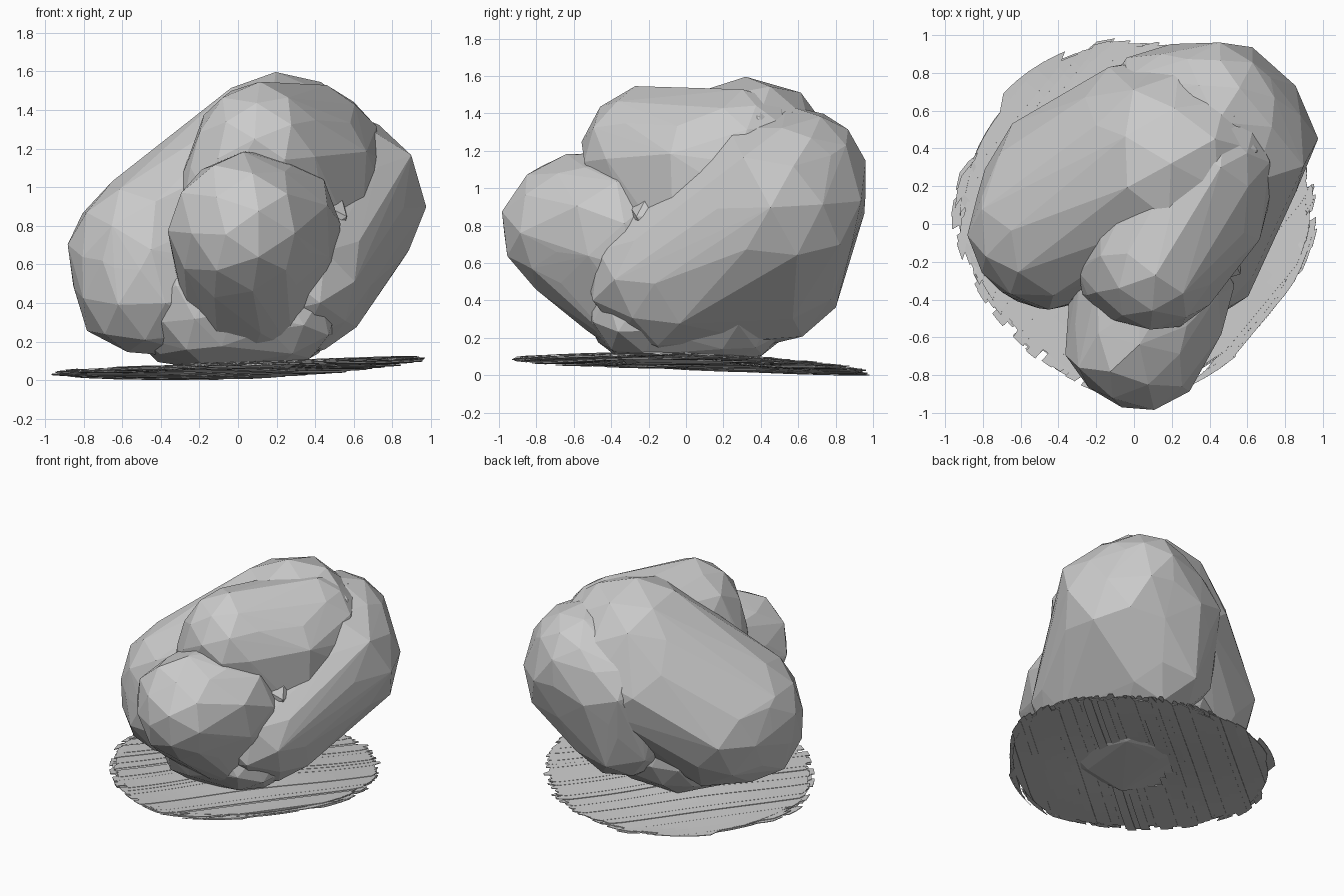
import bpy, bmesh, math, random
from mathutils import Vector, Euler

if "Cube" in bpy.data.objects:
    bpy.data.objects.remove(bpy.data.objects["Cube"])

random.seed(7)


def make_object(name, bm):
    mesh = bpy.data.meshes.new(name)
    bm.to_mesh(mesh)
    bm.free()
    obj = bpy.data.objects.new(name, mesh)
    bpy.context.collection.objects.link(obj)
    return obj


def hull_lobe(name, balls, subdivisions=2, rough=0.05):
    """Faceted lump: convex hull around a few coarse, randomly turned balls."""
    bm = bmesh.new()
    for x, y, z, r in balls:
        ball = bmesh.new()
        bmesh.ops.create_icosphere(ball, subdivisions=subdivisions, radius=r)
        turn = Euler([random.uniform(0, 6.28) for _ in range(3)]).to_matrix()
        for v in ball.verts:
            k = random.uniform(1.02 - rough, 1.02 + rough)
            bm.verts.new(Vector((x, y, z)) + turn @ v.co * k)
        ball.free()
    res = bmesh.ops.convex_hull(bm, input=bm.verts[:])
    junk = {e for e in res["geom_interior"] + res["geom_unused"]
            if isinstance(e, bmesh.types.BMVert)}
    bmesh.ops.delete(bm, geom=list(junk), context='VERTS')
    bmesh.ops.remove_doubles(bm, verts=bm.verts[:], dist=0.02)
    bmesh.ops.triangulate(bm, faces=bm.faces[:])
    bmesh.ops.recalc_face_normals(bm, faces=bm.faces[:])
    return make_object(name, bm)


# Large boulder lobes
boulder = hull_lobe("boulder", [          # left lobe
    (-0.47, -0.04, 0.66, 0.41), (0.22, 0.34, 1.10, 0.49),
    (-0.12, 0.02, 0.48, 0.39), (-0.38, 0.14, 0.60, 0.45),
    (-0.46, -0.06, 0.50, 0.38), (0.08, 0.41, 0.95, 0.46)])
lobes = [
    hull_lobe("top_lobe", [
        (0.11, -0.22, 1.19, 0.34), (0.40, 0.30, 1.20, 0.33),
        (0.38, 0.06, 1.12, 0.32), (-0.06, -0.26, 1.0, 0.24),
        (0.2, 0.1, 0.7, 0.45)]),
    hull_lobe("right_lobe", [
        (0.28, -0.10, 0.54, 0.42), (0.47, 0.45, 0.92, 0.48),
        (0.43, 0.61, 1.08, 0.35), (0.20, 0.42, 0.60, 0.43),
        (0.20, 0.54, 0.90, 0.40)]),
    hull_lobe("front_lobe", [
        (0.03, -0.61, 0.78, 0.38), (0.10, -0.36, 0.74, 0.43),
        (0.06, -0.19, 0.45, 0.38)]),
    hull_lobe("foot", [
        (-0.28, 0.02, 0.39, 0.33), (0.20, -0.20, 0.39, 0.33),
        (0.20, 0.22, 0.39, 0.33), (-0.10, -0.22, 0.39, 0.33),
        (-0.10, 0.24, 0.39, 0.33)]),
]
# Small broken chips along the seams
for spot in [(0.28, -0.38, 1.10), (0.48, -0.20, 0.84), (-0.27, -0.36, 0.75),
             (0.50, 0.56, 1.32)]:
    lobes.append(hull_lobe("seam_chip", [(*spot, 0.10)], 1, 0.3))

# Fuse the lobes into one faceted boulder
bpy.context.view_layer.objects.active = boulder
for lobe in lobes:
    mod = boulder.modifiers.new("fuse", 'BOOLEAN')
    mod.operation, mod.solver, mod.object = 'UNION', 'EXACT', lobe
    bpy.ops.object.modifier_apply(modifier=mod.name)
    bpy.data.objects.remove(lobe)


# Ragged, tilted ground mat made of overlapping flat blades
def mat_height(x, y):
    mound = 0.045 * math.exp(-(x * x + y * y) / 0.22)
    return max(0.0, 0.04 + 0.04 * x - 0.038 * y + 0.03 * x * x + mound)


def rim_radius(x, y):
    a = math.atan2(y, x)
    front_dip = 0.07 * abs(math.sin(2 * a)) if y < 0 else 0.0
    return 0.975 + 0.025 * math.sin(a) - front_dip


def add_blade(bm, v, width, angle, lift):
    c, s = math.cos(angle), math.sin(angle)
    half = math.sqrt(max(0.0, 1.0 - v * v))
    steps = max(4, int(half * 24))
    trim = [random.uniform(0.92, 1.0) for _ in range(2)]
    prev = None
    for i in range(steps + 1):
        t = 2 * i / steps - 1
        u = half * t
        w = width * (0.3 if i in (0, steps) else 1.0)
        pair = []
        for side in (-0.5, 0.5):
            q = v + side * w
            x, y = u * c - q * s, u * s + q * c
            d = max(math.hypot(x, y), 1e-6)
            k = min(1.0, rim_radius(x, y) * trim[t > 0] / d)
            x, y = x * k, y * k
            pair.append(Vector((x, y, mat_height(x, y) + lift)))
        in_hole = math.hypot(u / 1.1, v) < 0.24
        row = None if in_hole else [bm.verts.new(p) for p in pair]
        if row and prev:
            bm.faces.new((prev[0], row[0], row[1], prev[1]))
        prev = row


bm = bmesh.new()
for angle, base in ((0.70, 0.0), (0.88, 0.010)):
    v = -0.97
    while v < 0.98:
        add_blade(bm, v, random.uniform(0.06, 0.09), angle,
                  base + random.uniform(0.0, 0.008))
        v += 0.05
bmesh.ops.delete(bm, geom=[p for p in bm.verts if not p.link_faces], context='VERTS')
bmesh.ops.recalc_face_normals(bm, faces=bm.faces[:])
ground_mat = make_object("ground_mat", bm)
solid = ground_mat.modifiers.new("thickness", 'SOLIDIFY')
solid.thickness, solid.offset = 0.005, 0.0
